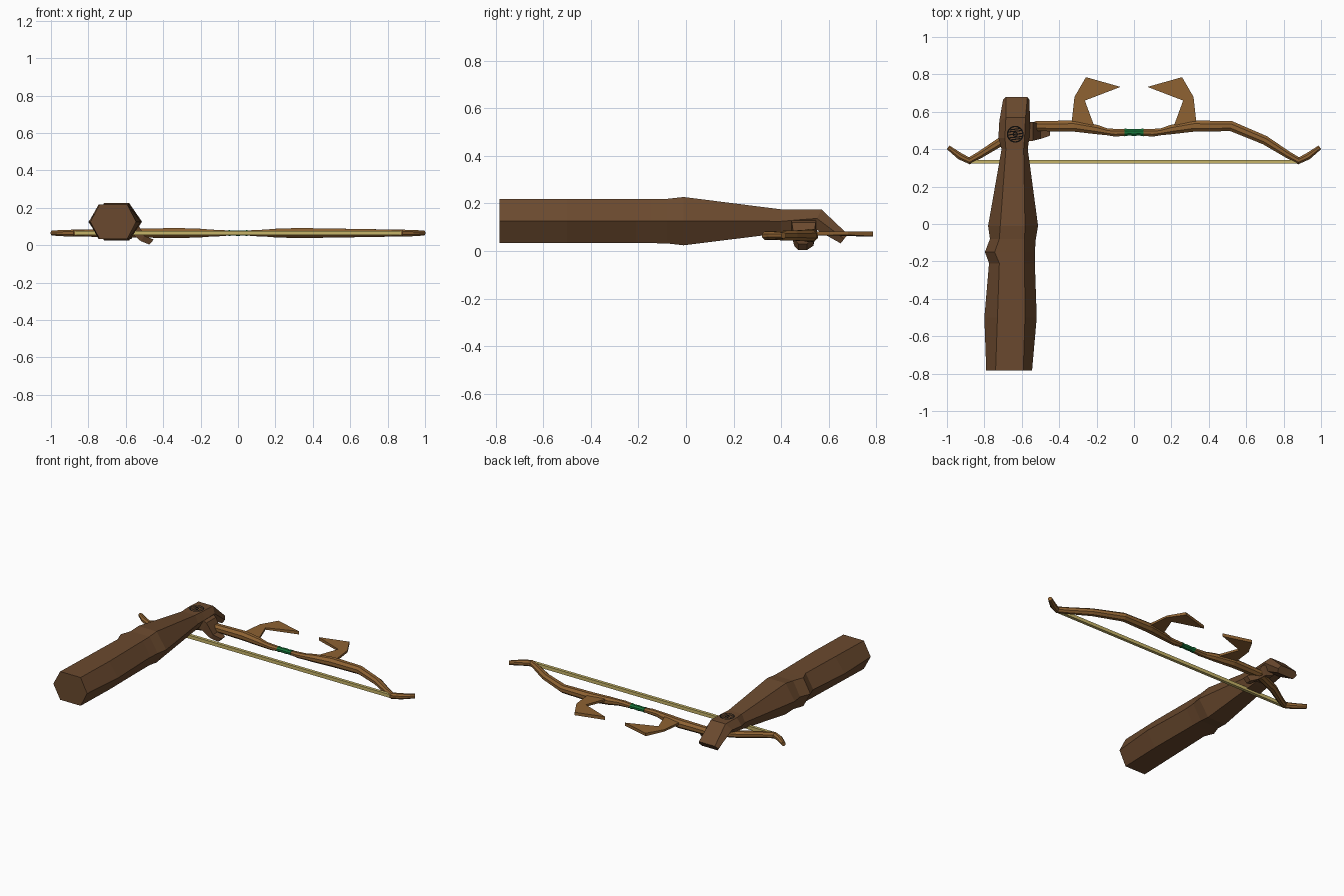
import bpy, bmesh, math
from mathutils import Vector

if "Cube" in bpy.data.objects:
    bpy.data.objects.remove(bpy.data.objects["Cube"])


def material(name, rgb):
    m = bpy.data.materials.new(name)
    lin = [((c / 255 + 0.055) / 1.055) ** 2.4 for c in rgb]
    m.diffuse_color = (*lin, 1)
    m.use_nodes = True
    m.node_tree.nodes["Principled BSDF"].inputs["Base Color"].default_value = m.diffuse_color
    return m


SKIN = material("brown_skin", (106, 73, 46))
WOOD = material("bow_wood", (142, 98, 50))
CORD = material("string_tan", (198, 180, 104))
GREEN = material("grip_green", (22, 116, 56))
BLACK = material("mark_black", (12, 11, 10))


def finish(name, bm, *mats):
    me = bpy.data.meshes.new(name)
    bm.to_mesh(me)
    bm.free()
    for m in mats:
        me.materials.append(m)
    ob = bpy.data.objects.new(name, me)
    bpy.context.collection.objects.link(ob)
    return ob


def loft(name, rings, *mats):
    """Skin a list of equal-sized point rings and cap both ends."""
    bm = bmesh.new()
    vs = [[bm.verts.new(p) for p in r] for r in rings]
    n = len(vs[0])
    for a, b in zip(vs, vs[1:]):
        for i in range(n):
            j = (i + 1) % n
            bm.faces.new((a[i], a[j], b[j], b[i]))
    bm.faces.new(vs[0])
    bm.faces.new(vs[-1])
    bmesh.ops.recalc_face_normals(bm, faces=bm.faces)
    return finish(name, bm, *mats)


def hex_ring(yt, yb, xl, xr, fl, fr, zb, zt):
    """Hexagon with flat top and bottom; top and bottom may sit at different y."""
    ym, zm = (yt + yb) / 2, (zb + zt) / 2
    return [(xl, ym, zm), (fl, yt, zt), (fr, yt, zt),
            (xr, ym, zm), (fr, yb, zb), (fl, yb, zb)]


# Forearm with elbow, wrist, palm and folded fingers
loft("arm_and_hand", [hex_ring(*r) for r in (
    (-0.783, -0.783, -0.79, -0.545, -0.74, -0.592, 0.033, 0.218),
    (-0.50, -0.50, -0.80, -0.52, -0.73, -0.583, 0.033, 0.218),
    (-0.21, -0.21, -0.775, -0.53, -0.72, -0.585, 0.033, 0.218),
    (-0.15, -0.15, -0.797, -0.53, -0.745, -0.585, 0.033, 0.218),
    (-0.08, -0.08, -0.77, -0.525, -0.72, -0.585, 0.032, 0.219),
    (-0.01, -0.01, -0.78, -0.513, -0.715, -0.583, 0.024, 0.227),
    (0.40, 0.40, -0.708, -0.568, -0.685, -0.59, 0.075, 0.175),
    (0.46, 0.46, -0.725, -0.56, -0.69, -0.585, 0.085, 0.175),
    (0.57, 0.53, -0.72, -0.555, -0.685, -0.58, 0.10, 0.174),
    (0.68, 0.65, -0.70, -0.56, -0.685, -0.57, 0.032, 0.07),
)], SKIN)

# Thumb hooked down and under the bow
loft("thumb", [[(x, y - w, z), (x + s, y - w, z + d), (x + s, y + w, z + d), (x, y + w, z)]
               for x, y, w, z, d, s in (
    (-0.62, 0.495, 0.055, 0.075, 0.065, 0.03),
    (-0.565, 0.495, 0.05, 0.06, 0.06, 0.025),
    (-0.52, 0.495, 0.04, 0.022, 0.028, 0.02),
    (-0.475, 0.49, 0.018, 0.004, 0.026, 0.025))], SKIN)

# Flat round mark on the back of the hand: rim, inner ring and slanted bars
bm = bmesh.new()
cx, cy, cz, n = -0.635, 0.48, 0.1765, 24


def annulus(r0, r1):
    ring = [[bm.verts.new((cx + r * math.cos(2 * math.pi * i / n),
                           cy + r * math.sin(2 * math.pi * i / n), cz))
             for i in range(n)] for r in (r0, r1)]
    for i in range(n):
        j = (i + 1) % n
        bm.faces.new((ring[0][i], ring[1][i], ring[1][j], ring[0][j]))


annulus(0.038, 0.045)
annulus(0.008, 0.014)
for k in (-0.027, -0.016, 0.0, 0.016, 0.027):
    h = math.sqrt(0.039 ** 2 - k * k)
    bm.faces.new([bm.verts.new((cx + sx * h, cy + k + sx * 0.004 + sy * 0.003, cz))
                  for sx, sy in ((-1, -1), (1, -1), (1, 1), (-1, 1))])
for f in bm.faces:
    f.normal_update()
    if f.normal.z < 0:
        f.normal_flip()
finish("hand_mark", bm, BLACK)

# Bow limbs: centre line with half width and half height, mirrored in x
Z = 0.065
HALF = [(0.045, 0.49, 0.018, 0.013), (0.10, 0.488, 0.021, 0.017),
        (0.14, 0.492, 0.018, 0.018), (0.20, 0.505, 0.025, 0.023),
        (0.32, 0.524, 0.030, 0.027), (0.52, 0.523, 0.027, 0.024),
        (0.70, 0.448, 0.024, 0.021), (0.82, 0.372, 0.019, 0.019),
        (0.88, 0.338, 0.019, 0.018), (0.93, 0.362, 0.018, 0.017),
        (0.994, 0.41, 0.012, 0.013)]


def bow_rings(path, sides=8):
    """Polygon rings with flat tops, swept along a path in the bow plane."""
    rings = []
    fit = math.cos(math.pi / sides)
    for i, (x, y, w, h) in enumerate(path):
        a, b = path[max(i - 1, 0)], path[min(i + 1, len(path) - 1)]
        t = Vector((b[0] - a[0], b[1] - a[1])).normalized()
        ring = []
        for k in range(sides):
            q = 2 * math.pi * (k + 0.5) / sides
            c, s = w * math.cos(q) / fit, h * math.sin(q) / fit
            ring.append((x - t.y * c, y + t.x * c, Z + s))
        rings.append(ring)
    return rings


# Hooked blade standing out from the limb; the underside drops at the outer end
BLADE = [(0.215, 0.53, 0.066), (0.335, 0.53, 0.066), (0.318, 0.68, 0.068),
         (0.257, 0.785, 0.062), (0.072, 0.733, 0.060), (0.263, 0.66, 0.068)]

for side, sx in (("left", -1), ("right", 1)):
    loft(side + "_limb", [[(sx * x, y, z) for x, y, z in r] for r in bow_rings(HALF)], WOOD)
    loft(side + "_blade", [[(sx * x, y, z) for x, y, z in BLADE],
                           [(sx * x, y, 0.081) for x, y, z in BLADE]], WOOD)

# Green grip with raised wraps
loft("grip", bow_rings([(-0.05, 0.49, 0.021, 0.016), (-0.03, 0.49, 0.017, 0.013),
                        (0.0, 0.49, 0.019, 0.015), (0.03, 0.49, 0.017, 0.013),
                        (0.05, 0.49, 0.021, 0.016)]), GREEN)

# Bow string
loft("string", bow_rings([(-0.88, 0.333, 0.010, 0.011), (0.88, 0.333, 0.010, 0.011)], 4), CORD)
